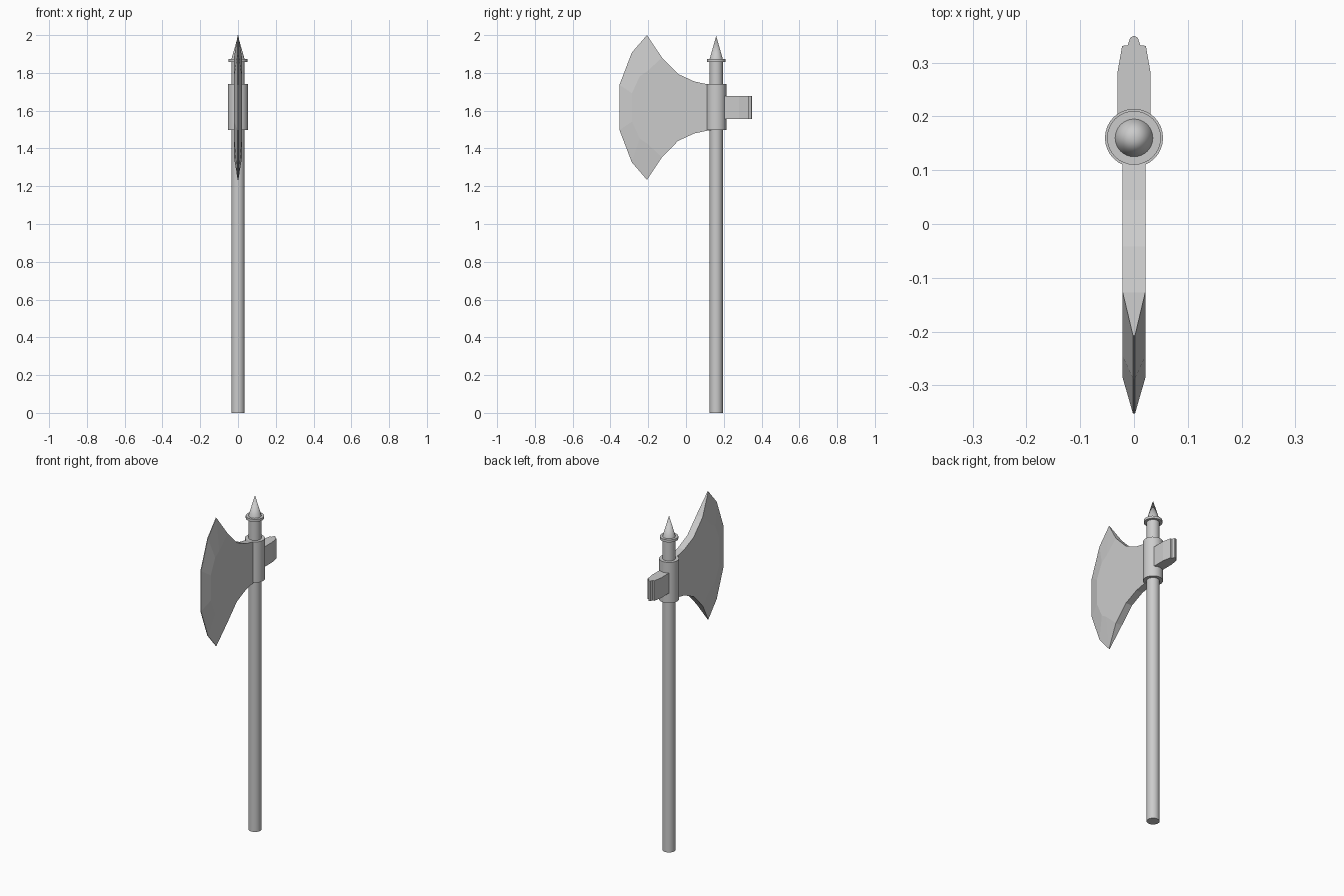
import bpy, bmesh

if "Cube" in bpy.data.objects:
    bpy.data.objects.remove(bpy.data.objects["Cube"])

SHAFT_Y, MID_Z = 0.16, 1.617


def finish(name, bm, smooth=False):
    bmesh.ops.recalc_face_normals(bm, faces=bm.faces)
    mesh = bpy.data.meshes.new(name)
    bm.to_mesh(mesh)
    bm.free()
    obj = bpy.data.objects.new(name, mesh)
    bpy.context.collection.objects.link(obj)
    if smooth:
        bpy.ops.object.select_all(action='DESELECT')
        obj.select_set(True)
        bpy.context.view_layer.objects.active = obj
        bpy.ops.object.shade_smooth_by_angle()
    return obj


def turned(name, z0, z1, r0, r1):
    """Round part centred on the shaft axis."""
    bm = bmesh.new()
    bmesh.ops.create_cone(bm, cap_ends=True, segments=32,
                          radius1=r0, radius2=r1, depth=z1 - z0)
    bmesh.ops.translate(bm, verts=bm.verts, vec=(0, SHAFT_Y, (z0 + z1) / 2))
    return finish(name, bm, True)


# Shaft, socket, ring and top spike
turned("shaft", 0, 1.865, 0.035, 0.035)
turned("socket_collar", 1.497, 1.74, 0.054, 0.054)
turned("top_ring", 1.858, 1.873, 0.05, 0.05)
turned("top_spike", 1.873, 1.995, 0.035, 0.0)


# Axe blade: (y, half height) upper outlines, mirrored below MID_Z
def mirrored(pts):
    up = [(y, MID_Z + h) for y, h in pts]
    return up + [(y, MID_Z - h) for y, h in reversed(pts)]


neck = [(0.14, 0.122), (0.113, 0.123), (0.045, 0.137), (-0.042, 0.177), (-0.127, 0.264)]
rim = [(-0.207, 0.383), (-0.287, 0.29), (-0.352, 0.12)]
ridge = [(-0.207, 0.19), (-0.245, 0.165), (-0.286, 0.075)]
T, E = 0.021, 0.002          # half thickness of the body and of the cutting edge

bm = bmesh.new()
outlines = []
n = len(neck)
for s in (1, -1):
    body = [bm.verts.new((s * T, y, z)) for y, z in mirrored(neck)]
    edge = [bm.verts.new((s * E, y, z)) for y, z in mirrored(rim)]
    inner = [bm.verts.new((s * T, y, z)) for y, z in mirrored(ridge)]
    top, bottom = body[:n], body[n:]
    # flat cheek in strips from top to bottom
    up = top + inner[:3]
    low = bottom[::-1] + inner[:2:-1]
    for i in range(len(up) - 1):
        bm.faces.new((up[i], up[i + 1], low[i + 1], low[i]))
    # sharpened bevel
    for i in range(5):
        bm.faces.new((inner[i], inner[i + 1], edge[i + 1], edge[i]))
    bm.faces.new((top[-1], edge[0], inner[0]))
    bm.faces.new((bottom[0], inner[-1], edge[-1]))
    outlines.append(top + edge + bottom)
a, b = outlines
for i in range(len(a)):
    j = (i + 1) % len(a)
    bm.faces.new((a[i], a[j], b[j], b[i]))
finish("axe_blade", bm)

# Hammer poll behind the socket: plan profile (x, y) extruded upward
half = [(0.031, 0.16), (0.031, 0.28), (0.022, 0.331), (0.012, 0.332), (0.007, 0.346)]
plan = half + [(0, 0.35)] + [(-x, y) for x, y in reversed(half)]
bm = bmesh.new()
face = bm.faces.new([bm.verts.new((x, y, 1.557)) for x, y in plan])
ext = bmesh.ops.extrude_face_region(bm, geom=[face], use_keep_orig=True)
bmesh.ops.translate(bm, vec=(0, 0, 0.12),
                    verts=[v for v in ext["geom"] if isinstance(v, bmesh.types.BMVert)])
finish("hammer_poll", bm)
